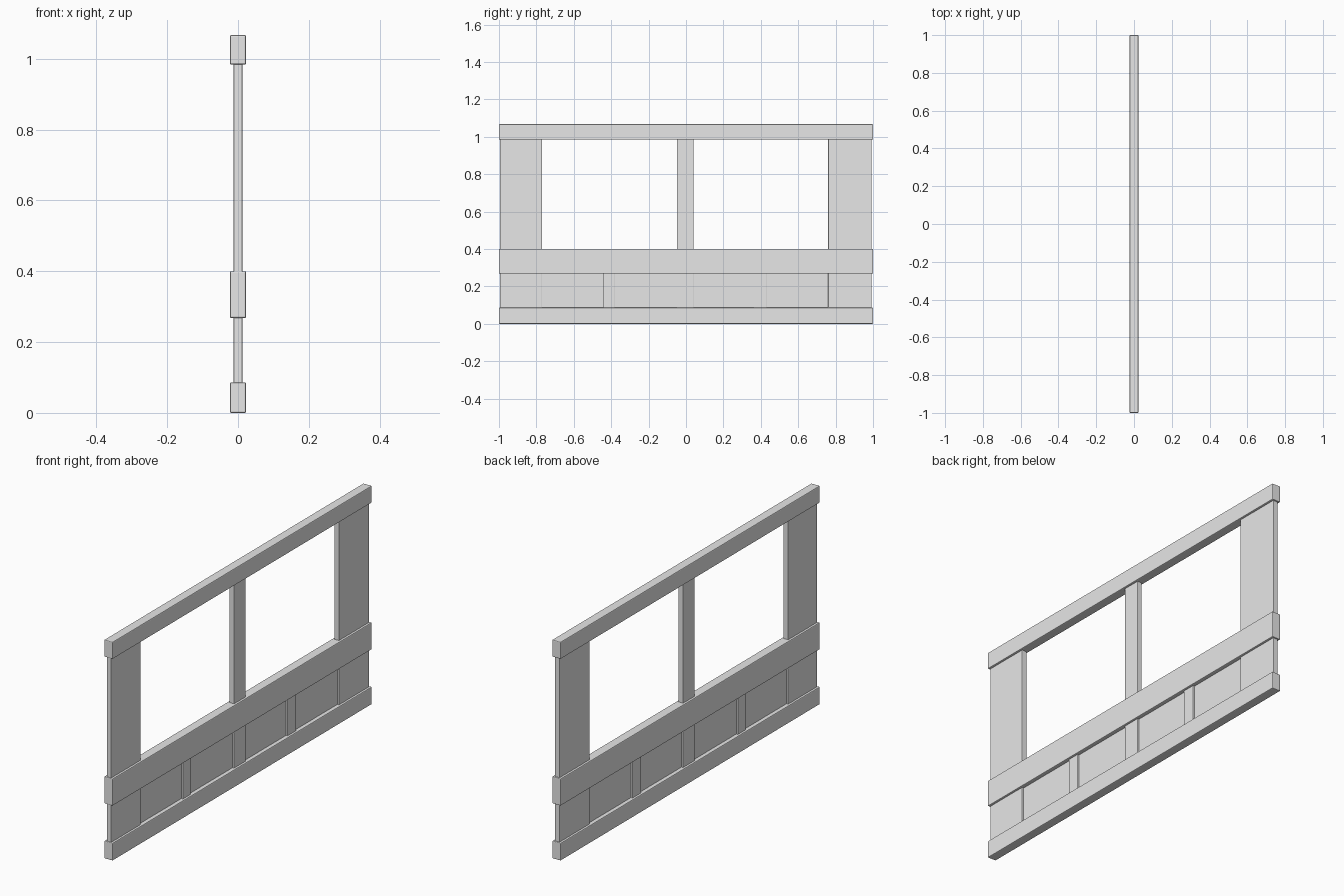
import bpy

if "Cube" in bpy.data.objects:
    bpy.data.objects.remove(bpy.data.objects["Cube"])

grey = bpy.data.materials.new("light grey")
grey.use_nodes = True
colour = (0.8, 0.8, 0.8, 1)
grey.diffuse_color = colour
grey.node_tree.nodes["Principled BSDF"].inputs["Base Color"].default_value = colour


def board(name, depth, y0, y1, z0, z1, bevel=0.004):
    """Flat board centred on x = 0, with softened edges."""
    bpy.ops.mesh.primitive_cube_add(size=1, location=(0, (y0 + y1) / 2, (z0 + z1) / 2))
    ob = bpy.context.object
    ob.name = name
    ob.scale = (depth, y1 - y0, z1 - z0)
    bpy.ops.object.transform_apply(location=False, rotation=False, scale=True)
    ob.data.materials.append(grey)
    if bevel:
        mod = ob.modifiers.new("soft edges", "BEVEL")
        mod.width = bevel
        mod.segments = 2
    return ob


# Horizontal rails
RAIL, POST, PANEL = 0.046, 0.025, 0.008
for name, z0, z1 in (("bottom_rail", 0, 0.086),
                     ("middle_rail", 0.268, 0.4),
                     ("top_rail", 0.984, 1.067)):
    board(name, RAIL, -1, 1, z0, z1)

# Wide end posts and the central post, running behind the rails
for name, y0, y1 in (("front_post", -0.995, -0.77),
                     ("centre_post", -0.048, 0.04),
                     ("back_post", 0.76, 0.993)):
    board(name, POST, y0, y1, 0.002, 1.03, 0.002)

# Short dividers of the lower panel
for name, y0, y1 in (("front_divider", -0.442, -0.382),
                     ("back_divider", 0.364, 0.43)):
    board(name, POST, y0, y1, 0.002, 0.33, 0.002)

# Thin infill panel below the middle rail
board("lower_panel", PANEL, -0.9, 0.9, 0.04, 0.33, 0)
